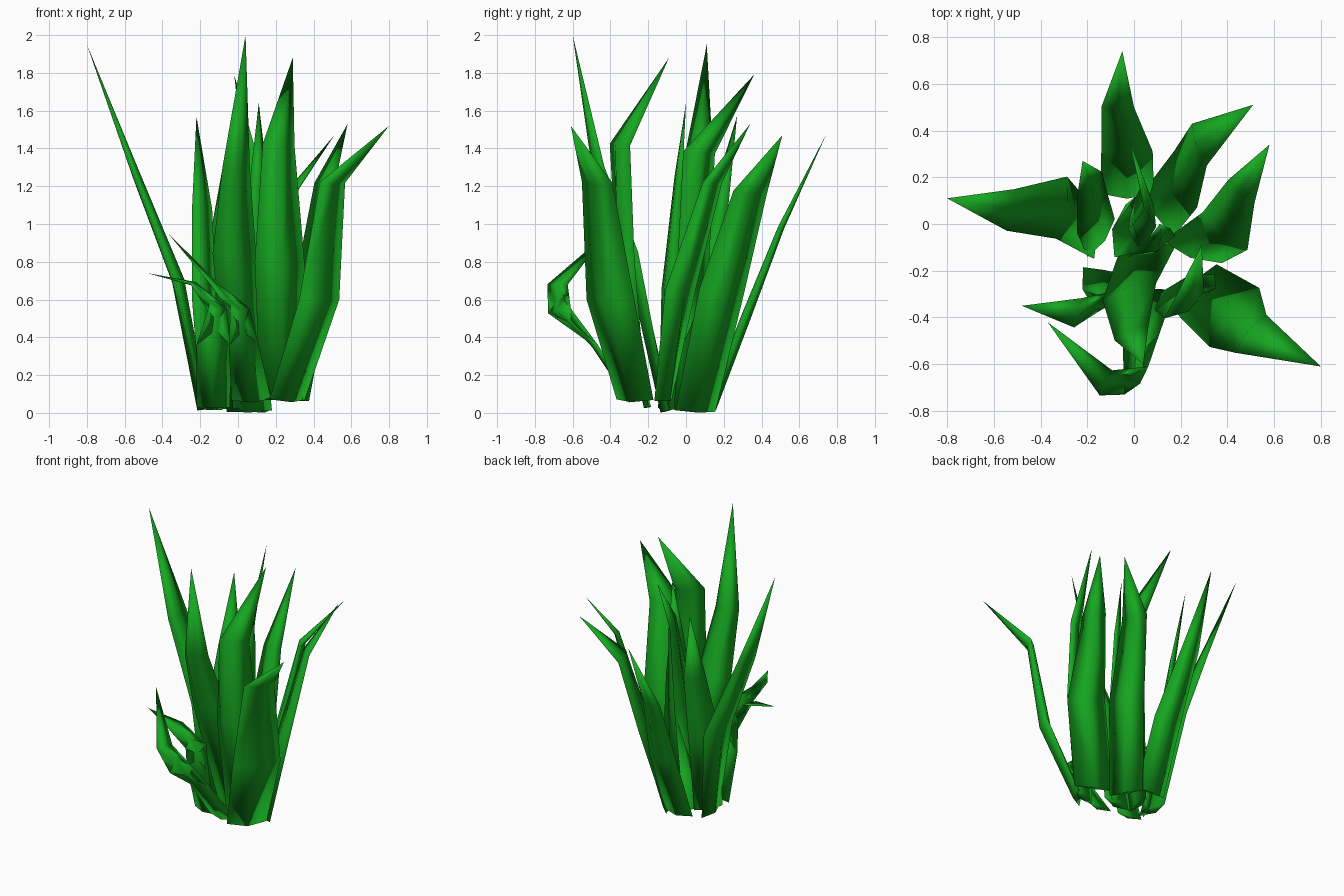
import bpy, math
from mathutils import Vector

green = bpy.data.materials.new("leaf_green")
green.diffuse_color = (0.008, 0.39, 0.015, 1)


def leaf(name, tip, rings, fold=0.15, inner=0.1):
    """Thick folded blade; rings run base to top as (x, y, z, width, width angle)."""
    centres = [Vector(r[:3]) for r in rings] + [Vector(tip)]
    verts, faces = [], []
    for i, (x, y, z, w, a) in enumerate(rings):
        c = centres[i]
        tan = (centres[i + 1] - centres[max(i - 1, 0)]).normalized()
        side = Vector((math.cos(math.radians(a)), math.sin(math.radians(a)), 0))
        side = (side - tan * side.dot(tan) * 0.3).normalized()
        out = tan.cross(side).normalized()
        if out.dot(Vector((x, y, -0.2))) < 0:
            out.negate()
        # left edge, outer keel, right edge, inner face
        verts += [c - side * w / 2, c + out * w * fold,
                  c + side * w / 2, c - out * w * inner]
        if i:
            b = 4 * (i - 1)
            faces += [(b + k, b + (k + 1) % 4, b + 4 + (k + 1) % 4, b + 4 + k)
                      for k in range(4)]
    n = len(verts)
    verts.append(Vector(tip))
    faces += [(n - 4 + k, n - 4 + (k + 1) % 4, n) for k in range(4)]
    faces.append((3, 2, 1, 0))
    for v in verts:
        v.z = max(v.z, 0)
    me = bpy.data.meshes.new(name)
    me.from_pydata(verts, [], faces)
    me.materials.append(green)
    ob = bpy.data.objects.new(name, me)
    bpy.context.collection.objects.link(ob)
    bpy.ops.object.select_all(action='DESELECT')
    ob.select_set(True)
    bpy.context.view_layer.objects.active = ob
    bpy.ops.object.mode_set(mode='EDIT')
    bpy.ops.mesh.select_all(action='SELECT')
    bpy.ops.mesh.normals_make_consistent(inside=False)
    bpy.ops.object.mode_set(mode='OBJECT')
    bpy.ops.object.shade_smooth()


# Tall outer leaves
leaf("left_leaf", (-0.8, 0.11, 1.95),
     [(-0.18, -0.03, 0.02, 0.24, 95), (-0.31, 0.07, 0.7, 0.27, 80),
      (-0.53, 0.06, 1.25, 0.18, 80)])
leaf("front_leaf", (0.04, -0.6, 2.0),
     [(0.06, -0.1, 0.01, 0.24, 5), (-0.02, -0.29, 0.85, 0.24, 18),
      (-0.01, -0.465, 1.3, 0.16, 25)])
leaf("front_right_leaf", (0.29, -0.09, 1.88),
     [(0.23, -0.25, 0.07, 0.24, 20), (0.22, -0.32, 0.8, 0.28, 20),
      (0.215, -0.35, 1.42, 0.2, 33)])
leaf("right_front_leaf", (0.8, -0.61, 1.52),
     [(0.26, -0.27, 0.07, 0.27, 46), (0.43, -0.4, 0.6, 0.33, 50),
      (0.5, -0.47, 1.22, 0.21, 50)], 0.13)
leaf("right_leaf", (0.58, 0.34, 1.53),
     [(0.25, -0.12, 0.07, 0.27, -20), (0.39, -0.03, 0.65, 0.25, -40),
      (0.46, 0.14, 1.22, 0.15, -43)], 0.14)
leaf("back_right_leaf", (0.51, 0.51, 1.47),
     [(0.11, 0.05, 0.01, 0.24, -62), (0.22, 0.19, 0.65, 0.26, -68),
      (0.28, 0.34, 1.17, 0.19, -72)])
leaf("back_leaf", (-0.05, 0.74, 1.47),
     [(-0.03, 0.13, 0.03, 0.23, 0), (-0.03, 0.31, 0.5, 0.22, 0),
      (-0.07, 0.5, 0.98, 0.14, 0)], 0.14)

# Inner upright leaves
leaf("back_left_inner_leaf", (-0.22, 0.27, 1.57),
     [(-0.14, -0.06, 0.02, 0.2, 55), (-0.18, 0.05, 0.6, 0.22, 55),
      (-0.19, 0.17, 1.08, 0.15, 45)])
leaf("back_inner_leaf", (-0.02, 0.36, 1.79),
     [(-0.06, -0.03, 0.02, 0.23, 78), (0.02, 0.0, 0.75, 0.24, 95),
      (0.06, 0.07, 1.38, 0.18, 112)])
leaf("centre_leaf", (0.11, 0.0, 1.64),
     [(0.06, -0.1, 0.02, 0.2, 25), (0.09, -0.09, 0.65, 0.19, 25),
      (0.11, -0.04, 1.25, 0.1, 25)])

# Short leaves curling at the front
leaf("front_curled_leaf", (-0.37, -0.42, 0.95),
     [(0.07, -0.28, 0.07, 0.21, 0), (0.03, -0.48, 0.36, 0.16, 10),
      (0.01, -0.67, 0.54, 0.16, 50), (-0.12, -0.68, 0.68, 0.12, 65)], 0.13, 0.02)
leaf("left_curled_leaf", (-0.48, -0.35, 0.74),
     [(-0.13, -0.2, 0.03, 0.18, -10), (-0.13, -0.28, 0.36, 0.18, 0),
      (-0.11, -0.33, 0.55, 0.14, 45), (-0.24, -0.38, 0.69, 0.13, 70)], 0.13, 0.02)
